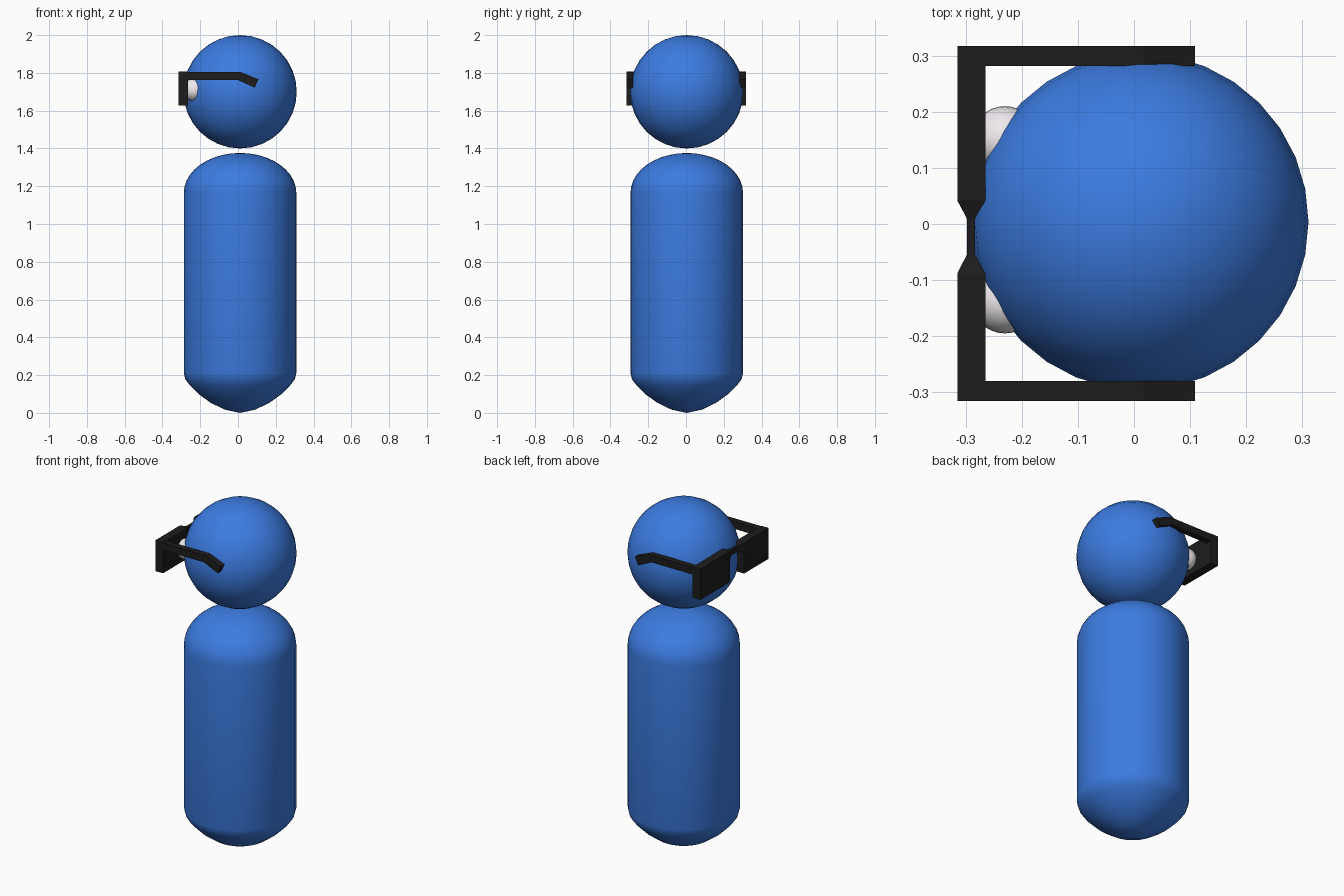
import bpy, bmesh, math
from mathutils import Matrix

if "Cube" in bpy.data.objects:
    bpy.data.objects.remove(bpy.data.objects["Cube"])

CX, CY = 0.011, 0.004  # shared axis of head and body


def material(name, rgb):
    m = bpy.data.materials.new(name)
    m.diffuse_color = (*rgb, 1)
    m.use_nodes = True
    m.node_tree.nodes["Principled BSDF"].inputs["Base Color"].default_value = m.diffuse_color
    return m


BLUE = material("blue", (0.045, 0.2, 0.75))
BLACK = material("black", (0.012, 0.012, 0.012))
WHITE = material("white", (0.86, 0.82, 0.85))


def finish(name, bm, mat, smooth=False):
    bmesh.ops.recalc_face_normals(bm, faces=bm.faces)
    me = bpy.data.meshes.new(name)
    bm.to_mesh(me)
    bm.free()
    me.materials.append(mat)
    for p in me.polygons:
        p.use_smooth = smooth
    ob = bpy.data.objects.new(name, me)
    bpy.context.collection.objects.link(ob)
    return ob


def ball(name, loc, r, mat):
    bm = bmesh.new()
    bmesh.ops.create_uvsphere(bm, u_segments=32, v_segments=16, radius=r,
                              matrix=Matrix.Translation(loc))
    return finish(name, bm, mat, True)


def lathe(name, profile, mat):
    bm = bmesh.new()
    vs = [bm.verts.new((CX + r, CY, z)) for r, z in profile]
    es = [bm.edges.new(p) for p in zip(vs, vs[1:])]
    bmesh.ops.spin(bm, geom=vs + es, cent=(CX, CY, 0), axis=(0, 0, 1),
                   angle=2 * math.pi, steps=32)
    bmesh.ops.remove_doubles(bm, verts=bm.verts, dist=1e-4)
    return finish(name, bm, mat, True)


def loft(name, sections, mat):
    """Skin a list of matching vertex loops and cap both ends."""
    bm = bmesh.new()
    loops = [[bm.verts.new(p) for p in s] for s in sections]
    n = len(loops[0])
    for a, b in zip(loops, loops[1:]):
        for i in range(n):
            j = (i + 1) % n
            bm.faces.new((a[i], a[j], b[j], b[i]))
    bm.faces.new(loops[0])
    bm.faces.new(loops[-1])
    return finish(name, bm, mat)


def rect(y, x0, x1, z0, z1):
    return [(x0, y, z0), (x1, y, z0), (x1, y, z1), (x0, y, z1)]


# Head and eyes
ball("head", (CX, CY, 1.7), 0.3, BLUE)
for side, y in (("left", 0.15), ("right", -0.135)):
    ball(side + "_eye", (-0.23, y, 1.71), 0.06, WHITE)

# Body: domed top, straight wall, flatter bowl-shaped bottom
body = [(0, 0), (0.08, 0.017), (0.155, 0.053), (0.22, 0.1),
        (0.265, 0.145), (0.29, 0.178), (0.298, 0.21)]
body += [(0.298 * math.cos(a), 1.165 + 0.211 * math.sin(a))
         for a in (math.pi / 2 * i / 10 for i in range(10))] + [(0, 1.376)]
lathe("body", body, BLUE)

# Solid dark lenses
for side, ya, yb in (("left", 0.042, 0.317), ("right", -0.088, -0.315)):
    loft(side + "_lens", [rect(y, -0.315, -0.265, 1.627, 1.807) for y in (ya, yb)], BLACK)

# Bridge pinched in the middle
wide = (-0.315, -0.265, 1.75, 1.807)
thin = (-0.298, -0.283, 1.765, 1.795)
loft("bridge", [rect(0.042, *wide), rect(0.01, *thin),
                rect(-0.055, *thin), rect(-0.088, *wide)], BLACK)

# Temple arms that bend down behind the ear
arm = [((-0.29, 1.762), (-0.29, 1.805)), ((0.0, 1.762), (0.015, 1.804)),
       ((0.088, 1.722), (0.109, 1.766))]
for side, y0, y1 in (("left", 0.282, 0.317), ("right", -0.28, -0.315)):
    loft(side + "_temple", [[(lo[0], y0, lo[1]), (lo[0], y1, lo[1]),
                             (hi[0], y1, hi[1]), (hi[0], y0, hi[1])]
                            for lo, hi in arm], BLACK)
